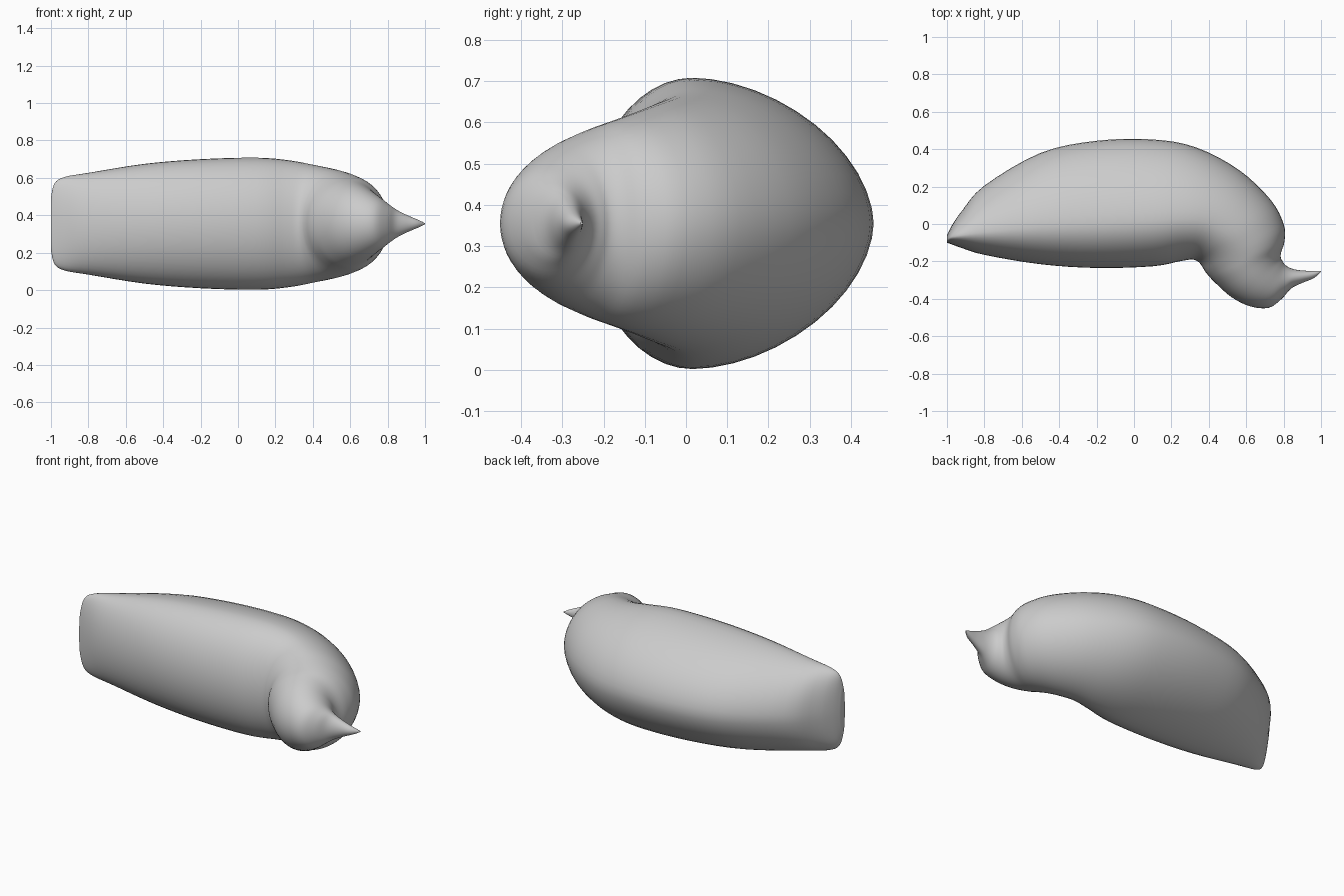
import bpy, bmesh, math

if "Cube" in bpy.data.objects:
    bpy.data.objects.remove(bpy.data.objects["Cube"])

# Cross-sections from tail to beak:
# inner edge x, y, outer edge x, y, half width, position of widest line
SECTIONS = [
    (-1.0, -.10, -1.0, -.06, .14, .4),
    (-.985, -.105, -.975, -.01, .215, .35),
    (-.93, -.125, -.92, .07, .25, .33),
    (-.8, -.165, -.8, .205, .272, .33),
    (-.5, -.215, -.5, .38, .32, .34),
    (-.2, -.235, -.2, .445, .345, .35),
    (.1, -.226, .1, .452, .353, .36),
    (.25, -.198, .33, .41, .338, .37),
    (.31, -.19, .56, .29, .313, .40),
    (.34, -.20, .73, .13, .29, .43),
    (.36, -.22, .80, .0, .268, .46),
    (.385, -.26, .805, -.09, .248, .5),
    (.43, -.31, .787, -.15, .228, .5),
    (.52, -.39, .785, -.18, .2, .5),
    (.62, -.44, .795, -.2, .168, .5),
    (.72, -.448, .81, -.22, .132, .5),
    (.79, -.40, .835, -.235, .098, .5),
    (.84, -.345, .87, -.245, .07, .5),
    (.90, -.315, .92, -.25, .043, .5),
    (.96, -.29, .97, -.25, .02, .5),
    (1.0, -.256, 1.0, -.25, .003, .5),
]
Z_MID = .355
SIDES = 48
STEPS = 4


def spline(p0, p1, p2, p3, t):
    return [.5 * (2 * b + (c - a) * t + (2 * a - 5 * b + 4 * c - d) * t * t
                  + (3 * b - a - 3 * c + d) * t ** 3)
            for a, b, c, d in zip(p0, p1, p2, p3)]


def ring(bm, s):
    ax, ay, bx, by, w, f = s
    # body is a little pointed along the back
    power = 1.0 + .12 * max(0, min(1, (.5 - f) / .14))
    verts = []
    for i in range(SIDES):
        u = 2 * math.pi * i / SIDES
        c, n = math.cos(u), math.sin(u)
        e = power if c > 0 else 1.0
        h = f + (1 - f) * abs(c) ** e if c > 0 else f + f * c
        z = math.copysign(w * abs(n) ** e, n)
        verts.append(bm.verts.new((ax + (bx - ax) * h, ay + (by - ay) * h, Z_MID + z)))
    return verts


# Bird-shaped body lofted through the sections
bm = bmesh.new()
pts = [SECTIONS[0]] + SECTIONS + [SECTIONS[-1]]
rings = []
for k in range(len(SECTIONS) - 1):
    for j in range(STEPS):
        rings.append(ring(bm, spline(*pts[k:k + 4], j / STEPS)))
rings.append(ring(bm, SECTIONS[-1]))
for r, q in zip(rings, rings[1:]):
    for i in range(SIDES):
        n = (i + 1) % SIDES
        bm.faces.new((r[i], r[n], q[n], q[i]))
bm.faces.new(rings[0])
bm.faces.new(rings[-1])
bmesh.ops.recalc_face_normals(bm, faces=bm.faces)

mesh = bpy.data.meshes.new("bird_body")
bm.to_mesh(mesh)
bm.free()
body = bpy.data.objects.new("bird_body", mesh)
bpy.context.collection.objects.link(body)
bpy.context.view_layer.objects.active = body
body.select_set(True)
bpy.ops.object.shade_smooth_by_angle(angle=math.radians(40))
